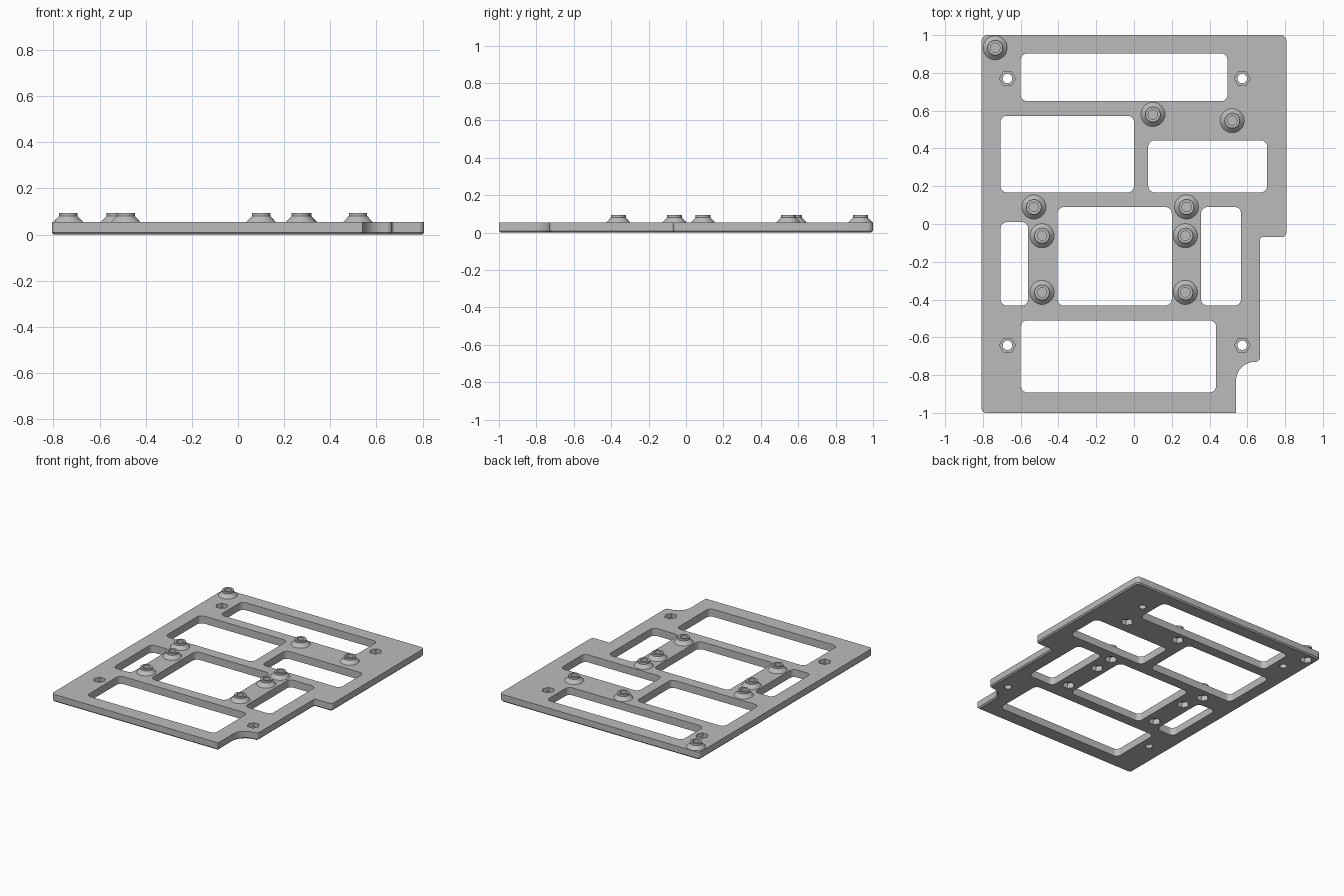
import bpy, bmesh, math
from mathutils import Vector

if "Cube" in bpy.data.objects:
    bpy.data.objects.remove(bpy.data.objects["Cube"])

THICK, CHAMFER = 0.055, 0.009

grey = bpy.data.materials.new("grey plastic")
grey.use_nodes = True
colour = (0.5, 0.5, 0.5, 1)
grey.diffuse_color = colour
grey.node_tree.nodes["Principled BSDF"].inputs["Base Color"].default_value = colour


def rounded(corners, steps=8):
    """Right-angled outline from (x, y, radius) corners."""
    pts = []
    for i, (x, y, r) in enumerate(corners):
        p = Vector((x, y))
        if r == 0:
            pts.append(p)
            continue
        u = (Vector(corners[i - 1][:2]) - p).normalized()
        v = (Vector(corners[(i + 1) % len(corners)][:2]) - p).normalized()
        for k in range(steps + 1):
            t = k / steps * math.pi / 2
            pts.append(p + r * ((1 - math.sin(t)) * u + (1 - math.cos(t)) * v))
    return pts


def inset(pts, d):
    """Move a counter-clockwise outline inwards."""
    out = []
    for i, p in enumerate(pts):
        a = (p - pts[i - 1]).normalized()
        b = (pts[(i + 1) % len(pts)] - p).normalized()
        na, nb = Vector((-a.y, a.x)), Vector((-b.y, b.x))
        out.append(p + d * (na + nb) / (1 + na.dot(nb)))
    return out


def circle(cx, cy, r, n):
    return [Vector((cx + r * math.cos(k * math.tau / n), cy + r * math.sin(k * math.tau / n)))
            for k in range(n)]


def ring(bm, pts, z):
    return [bm.verts.new((p.x, p.y, z)) for p in pts]


def wall(bm, a, b):
    for i in range(len(a)):
        bm.faces.new((a[i - 1], a[i], b[i], b[i - 1]))


def cap(bm, rings, up=1):
    """Fill the first ring, leaving the other rings open as holes."""
    edges = [bm.edges.get((r[i - 1], r[i])) or bm.edges.new((r[i - 1], r[i]))
             for r in rings for i in range(len(r))]
    bmesh.ops.triangle_fill(bm, edges=edges, use_beauty=True, normal=(0, 0, up))


def finish(bm, name):
    bmesh.ops.recalc_face_normals(bm, faces=bm.faces[:])
    mesh = bpy.data.meshes.new(name)
    bm.to_mesh(mesh)
    bm.free()
    mesh.materials.append(grey)
    obj = bpy.data.objects.new(name, mesh)
    bpy.context.collection.objects.link(obj)
    bpy.ops.object.select_all(action='DESELECT')
    obj.select_set(True)
    bpy.context.view_layer.objects.active = obj
    bpy.ops.object.shade_smooth_by_angle(angle=math.radians(30))
    return obj


# Layout
outline = rounded([(-0.807, -1, 0.025), (0.54, -1, 0), (0.54, -0.73, 0.1), (0.668, -0.73, 0.025),
                   (0.668, -0.07, 0.01), (0.807, -0.07, 0.025), (0.807, 1, 0.03), (-0.807, 1, 0.03)])
windows = [(-0.60, 0.65, 0.495, 0.903), (-0.707, 0.167, 0, 0.573), (0.075, 0.167, 0.705, 0.443),
           (-0.707, -0.432, -0.56, 0.01), (-0.405, -0.432, 0.2, 0.09),
           (0.355, -0.432, 0.567, 0.09), (-0.60, -0.892, 0.435, -0.51)]
mounts = [(x, y) for x in (-0.67, 0.573) for y in (0.77, -0.642)]
posts = [(-0.735, 0.933), (0.10, 0.58), (0.52, 0.547), (-0.53, 0.09), (0.278, 0.09)]
posts += [(x, y) for x in (-0.487, 0.272) for y in (-0.062, -0.362)]

# Plate: chamfered rim
bm = bmesh.new()
low = ring(bm, inset(outline, CHAMFER), 0)
mid = ring(bm, outline, CHAMFER)
high = ring(bm, outline, THICK)
wall(bm, low, mid)
wall(bm, mid, high)
bottoms, tops = [low], [high]

# Windows
for x0, y0, x1, y1 in windows:
    pts = rounded([(x, y, 0.035) for x, y in ((x0, y0), (x1, y0), (x1, y1), (x0, y1))])
    a, b = ring(bm, pts, 0), ring(bm, pts, THICK)
    wall(bm, a, b)
    bottoms.append(a)
    tops.append(b)

# Mounting holes with a hexagonal recess on top
for x, y in mounts:
    hexagon, hole = circle(x, y, 0.042, 6), circle(x, y, 0.025, 24)
    rim, seat = ring(bm, hexagon, THICK), ring(bm, hexagon, 0.025)
    bore, exit_ring = ring(bm, hole, 0.025), ring(bm, hole, 0)
    wall(bm, rim, seat)
    cap(bm, [seat, bore])
    wall(bm, bore, exit_ring)
    tops.append(rim)
    bottoms.append(exit_ring)

# Hexagonal nut pockets underneath the posts
for x, y in posts:
    hexagon = circle(x, y, 0.042, 6)
    mouth, roof = ring(bm, hexagon, 0), ring(bm, hexagon, 0.04)
    wall(bm, mouth, roof)
    bm.faces.new(roof)
    bottoms.append(mouth)

cap(bm, tops)
cap(bm, bottoms, -1)
finish(bm, "plate")

# Posts: flared foot, collar and blind bore
profile = [(0.064, THICK), (0.04, 0.08), (0.04, 0.094), (0.025, 0.094), (0.025, 0.057)]
for i, (x, y) in enumerate(posts):
    bm = bmesh.new()
    rings = [ring(bm, circle(x, y, r, 32), z) for r, z in profile]
    for a, b in zip(rings, rings[1:]):
        wall(bm, a, b)
    bm.faces.new(rings[-1])
    bm.faces.new(rings[0])
    finish(bm, f"post_{i + 1}")
